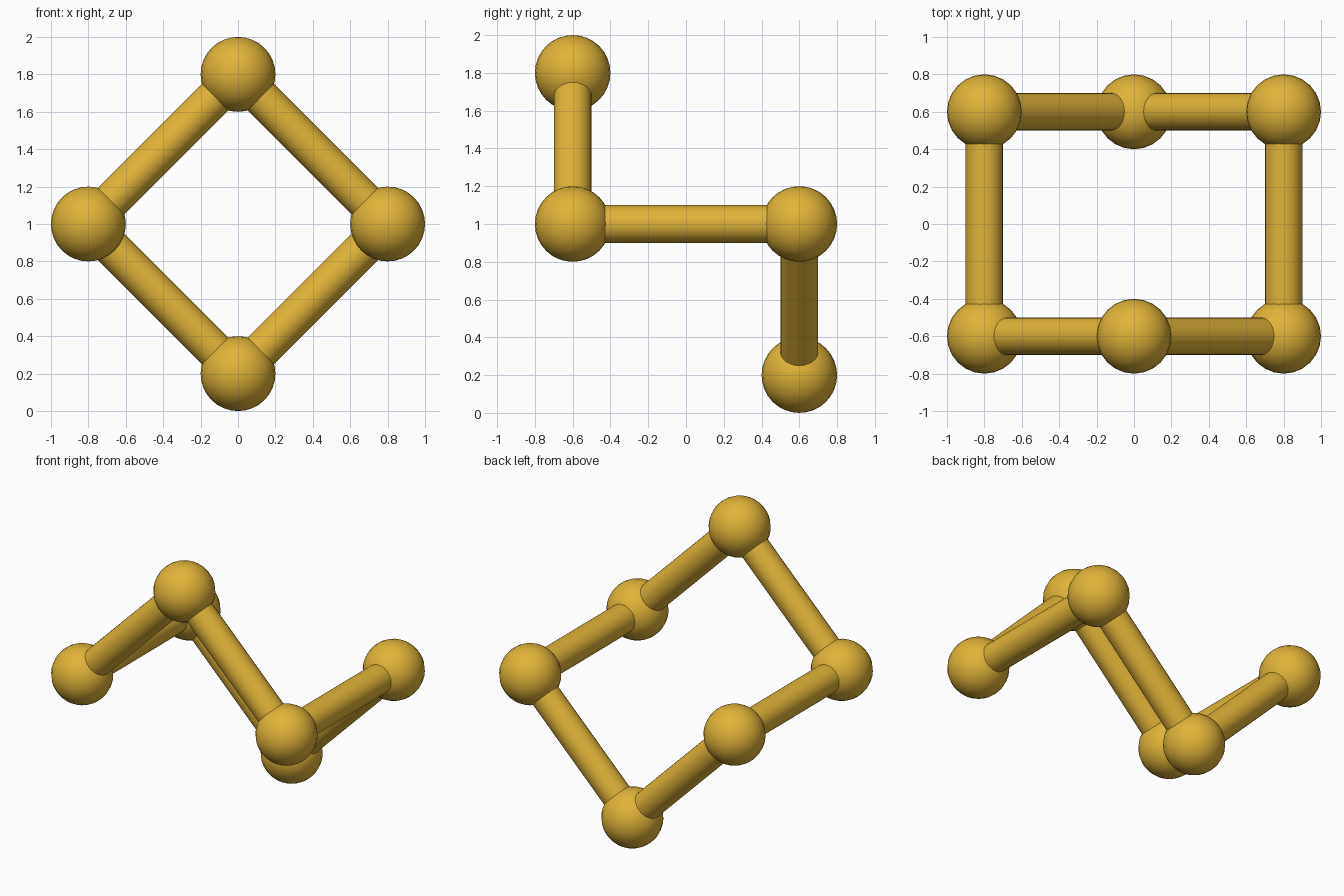
import bpy
from mathutils import Vector
from math import radians

if "Cube" in bpy.data.objects:
    bpy.data.objects.remove(bpy.data.objects["Cube"])

mat = bpy.data.materials.new("gold")
mat.diffuse_color = (0.75, 0.45, 0.04, 1)
mat.use_nodes = True
mat.node_tree.nodes["Principled BSDF"].inputs["Base Color"].default_value = mat.diffuse_color

BALL_R, ROD_R = 0.2, 0.1


def finish(name):
    ob = bpy.context.object
    ob.name = name
    ob.data.materials.append(mat)
    bpy.ops.object.shade_smooth_by_angle(angle=radians(40))


def ball(name, p):
    bpy.ops.mesh.primitive_uv_sphere_add(segments=24, ring_count=16, radius=BALL_R, location=p)
    finish(name)


def rod(name, a, b):
    a, b = Vector(a), Vector(b)
    d = b - a
    bpy.ops.mesh.primitive_cylinder_add(vertices=24, radius=ROD_R, depth=d.length,
                                        location=(a + b) / 2)
    bpy.context.object.rotation_euler = d.to_track_quat('Z', 'Y').to_euler()
    finish(name)


# Six joints of the chair-shaped ring
joints = {
    "top": (0, -0.6, 1.8),
    "front_right": (0.8, -0.6, 1.0),
    "back_right": (0.8, 0.6, 1.0),
    "bottom": (0, 0.6, 0.2),
    "back_left": (-0.8, 0.6, 1.0),
    "front_left": (-0.8, -0.6, 1.0),
}
names = list(joints)
for i, n in enumerate(names):
    m = names[(i + 1) % len(names)]
    ball(f"{n}_ball", joints[n])
    rod(f"{n}_to_{m}_rod", joints[n], joints[m])
